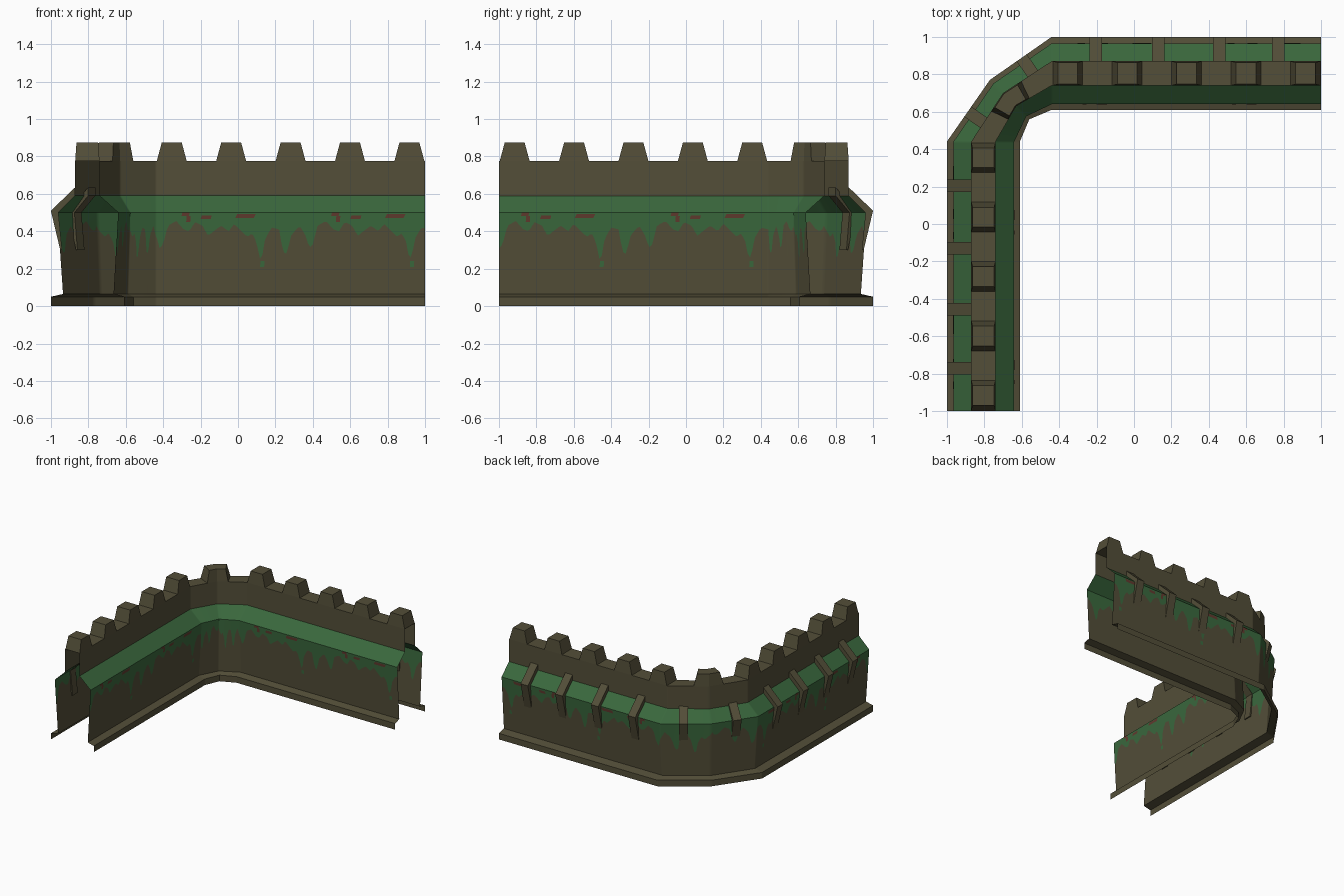
import bpy, bmesh, math
from mathutils import Vector

if "Cube" in bpy.data.objects:
    bpy.data.objects.remove(bpy.data.objects["Cube"])

L, J = 0.35, 0.44          # corner half length in path units, where the bend starts
END = L + J + 1.0          # path parameter at the wall ends


def material(name, rgb):
    m = bpy.data.materials.new(name)
    lin = [((c / 255 + 0.055) / 1.055) ** 2.4 for c in rgb]
    m.diffuse_color = (*lin, 1)
    m.use_nodes = True
    m.node_tree.nodes["Principled BSDF"].inputs["Base Color"].default_value = m.diffuse_color
    return m


STONE = material("mossy brown stone", (83, 78, 56))
SLIME = material("green slime", (58, 104, 61))
RUST = material("rust red stain", (96, 58, 46))
MATS = [STONE, SLIME, RUST]


def pos(t, d, z):
    """Point on the bent wall path: t along it, d inward from the outer edge."""
    a = abs(t)
    c = 0.77 - 0.54 * d
    if a < L:
        f = a / L
        x, y = -c + (c - J) * f, c + (1 - d - c) * f
    else:
        x, y = -J + a - L, 1 - d
    return Vector((x, y, z)) if t >= 0 else Vector((-y, -x, z))


def finish(name, bm, fix=True):
    if fix:
        bmesh.ops.recalc_face_normals(bm, faces=bm.faces[:])
    me = bpy.data.meshes.new(name)
    bm.to_mesh(me)
    bm.free()
    for m in MATS:
        me.materials.append(m)
    ob = bpy.data.objects.new(name, me)
    bpy.context.collection.objects.link(ob)
    return ob


# Repeating slime drip outline: (position in the 0.8 cycle, lower height)
DRIP = [(0, .27), (.015, .36), (.05, .42), (.09, .41), (.11, .29), (.13, .28),
        (.155, .38), (.2, .43), (.235, .37), (.25, .31), (.27, .33), (.295, .43),
        (.34, .455), (.38, .41), (.41, .40), (.44, .45), (.48, .43), (.51, .375),
        (.54, .40), (.58, .43), (.62, .40), (.65, .44), (.69, .40), (.72, .37),
        (.745, .39), (.77, .34), (.785, .25), (.8, .27)]


def cycle(t):
    return (t - (0.92 if t >= 0 else -1.24)) % 0.8


def drip(t):
    u = cycle(t)
    for (a, za), (b, zb) in zip(DRIP, DRIP[1:]):
        if u <= b:
            return za + (zb - za) * (u - a) / (b - a)
    return DRIP[-1][1]


def outer_d(z):
    return 0.065 - 0.03 * (z - 0.065) / 0.435


def inner_d(z):
    return 0.335 + 0.025 * (z - 0.065) / 0.435


# Wall shell: cross-section swept along the path, open below and at the ends
def section(t):
    h = drip(t)
    return [(0, 0), (0, .05), (.065, .065), (outer_d(h), h), (.035, .5), (.13, .59),
            (.13, .775), (.26, .775), (.26, .59), (.36, .5), (inner_d(h), h),
            (.335, .065), (.39, .05), (.39, 0)]


GREEN_STRIPS = {3, 4, 8, 9}
N = 280
ts = sorted({round(-END + 2 * END * i / N, 4) for i in range(N + 1)} | {-L, L, 0.0})
bm = bmesh.new()
rings = [[bm.verts.new(pos(t, d, z)) for d, z in section(t)] for t in ts]
for a, b in zip(rings, rings[1:]):
    for j in range(len(a) - 1):
        f = bm.faces.new((a[j], a[j + 1], b[j + 1], b[j]))
        f.material_index = 1 if j in GREEN_STRIPS else 0
wall = finish("wall_shell", bm, fix=False)
bpy.context.view_layer.objects.active = wall
wall.select_set(True)
bpy.ops.object.shade_smooth_by_angle(angle=math.radians(38))
wall.select_set(False)


# Battlement blocks: tapered blocks that follow the path
def merlon(name, t, low, high):
    bm = bmesh.new()
    cuts = (-1, 0, 1)
    rows = []
    for k in cuts:
        rows.append([bm.verts.new(pos(t + k * w, d, z)) for w, d, z in
                     ((low, .13, .775), (high, .137, .875), (high, .253, .875), (low, .26, .775))])
    for a, b in zip(rows, rows[1:]):
        for j in range(3):
            bm.faces.new((a[j], a[j + 1], b[j + 1], b[j]))
    bm.faces.new(rows[0])
    bm.faces.new(rows[-1])
    bm.faces.new([r[0] for r in rows] + [r[3] for r in reversed(rows)])
    finish(name, bm)


merlon("corner_merlon", 0, .13, .10)
for i in range(5):
    for s in (-1, 1):
        merlon("merlon", s * (L + J - .354 + .3175 * i), .08, .053)


# Support ribs on the outer side, square to the wall
def rib(t):
    p = pos(t, 0, 0)
    along = (pos(t + .01, 0, 0) - pos(t - .01, 0, 0)).normalized()
    inward = Vector((along.y, -along.x, 0))
    prof = [(.13, .635), (0, .51), (.05, .30), (.06, .30), (.04, .5), (.13, .59)]
    bm = bmesh.new()
    sides = [[bm.verts.new(p + along * w + inward * d + Vector((0, 0, z))) for d, z in prof]
             for w in (-.033, .033)]
    n = len(prof)
    for j in range(n):
        k = (j + 1) % n
        bm.faces.new((sides[0][j], sides[0][k], sides[1][k], sides[1][j]))
    bm.faces.new(sides[0])
    bm.faces.new(sides[1])
    finish("support_rib", bm)


for x in (-.61, -.205, .13, .455, .77):
    for s in (-1, 1):
        rib(s * (x + L + J))

# Rust stains and loose slime drops: thin plates on both wall faces
bm = bmesh.new()
SPOTS = [(.71, .055, .47, .492, 2), (.39, .022, .482, .5, 2), (.405, .012, .45, .482, 2),
         (.50, .03, .465, .485, 2), (.0, .012, .21, .24, 1)]
for u, w, z0, z1, mi in SPOTS:
    for start, side in ((.92, 1), (-1.24, -1)):
        for k in range(-3, 4):
            t = start + u + .8 * k
            if not (L + w < side * t < END - w):
                continue
            for fn, off in ((outer_d, -.002), (inner_d, .002)):
                quad = [(t - w, z0), (t + w * .8, z0), (t + w, z1), (t - w * .8, z1)]
                vs = [bm.verts.new(pos(a, fn(z) + off, z)) for a, z in quad]
                if fn is outer_d:
                    vs.reverse()
                bm.faces.new(vs).material_index = mi
finish("stains", bm, fix=False)
